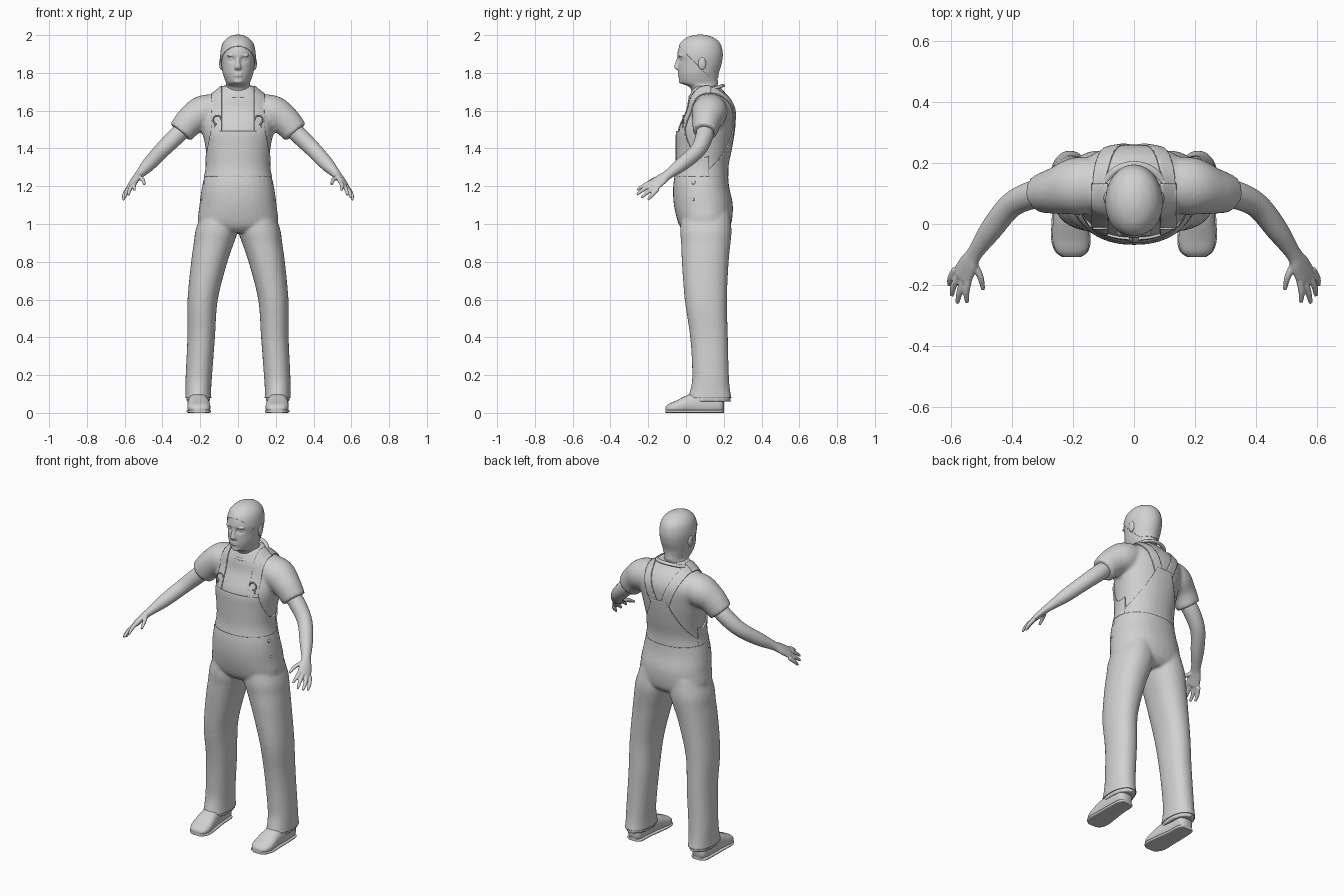
import bpy, bmesh, math
from mathutils import Vector, Matrix
from mathutils.bvhtree import BVHTree

if "Cube" in bpy.data.objects:
    bpy.data.objects.remove(bpy.data.objects["Cube"])

GREY = bpy.data.materials.new("light grey")
GREY.use_nodes = True
GREY.diffuse_color = (0.64, 0.64, 0.64, 1)
GREY.node_tree.nodes["Principled BSDF"].inputs["Base Color"].default_value = (0.64, 0.64, 0.64, 1)
X, Y, Z = Vector((1, 0, 0)), Vector((0, 1, 0)), Vector((0, 0, 1))


def finish(name, bm, angle=50):
    """Turn a bmesh into a smooth shaded, coloured object."""
    bmesh.ops.recalc_face_normals(bm, faces=bm.faces)
    mesh = bpy.data.meshes.new(name)
    bm.to_mesh(mesh)
    bm.free()
    mesh.materials.append(GREY)
    mesh.shade_smooth()
    mesh.set_sharp_from_angle(angle=math.radians(angle))
    obj = bpy.data.objects.new(name, mesh)
    bpy.context.scene.collection.objects.link(obj)
    return obj


def spline(rows, steps):
    """Catmull-Rom interpolation of profile rows."""
    p = [Vector(r) for r in rows]
    p = [2 * p[0] - p[1]] + p + [2 * p[-1] - p[-2]]
    out = []
    for a, b, c, d in zip(p, p[1:], p[2:], p[3:]):
        for k in range(steps):
            t = k / steps
            out.append(0.5 * (2 * b + (c - a) * t + (2 * a - 5 * b + 4 * c - d) * t ** 2
                              + (3 * b - a - 3 * c + d) * t ** 3))
    return out + [p[-2]]


def loft(bm, rows, ref=X, tangent=None, n=32, steps=5, sides=(1,), power=2.0):
    """Skin elliptical rings (x, y, z, radius along ref, other radius)."""
    rows = spline(rows, steps)
    pos = [Vector(r[:3]) for r in rows]
    for side in sides:
        rings = []
        for i, r in enumerate(rows):
            t = tangent or (pos[min(i + 1, len(pos) - 1)] - pos[max(i - 1, 0)]).normalized()
            u = (ref - t * t.dot(ref)).normalized()
            v = t.cross(u)
            ring = []
            for k in range(n):
                c, s = math.cos(math.tau * k / n), math.sin(math.tau * k / n)
                c = math.copysign(abs(c) ** (2 / power), c)
                s = math.copysign(abs(s) ** (2 / power), s)
                q = pos[i] + u * c * max(r[3], .002) + v * s * max(r[4], .002)
                ring.append(bm.verts.new((q.x * side, q.y, max(q.z, 0))))
            rings.append(ring)
        for a, b in zip(rings, rings[1:]):
            for k in range(n):
                bm.faces.new((a[k - 1], a[k], b[k], b[k - 1]))
        bm.faces.new(rings[0])
        bm.faces.new(rings[-1])


def ball(bm, loc, size, sides=(1, -1)):
    for s in sides:
        m = Matrix.Translation((loc[0] * s, loc[1], loc[2])) @ Matrix.Diagonal((*size, 1))
        bmesh.ops.create_uvsphere(bm, u_segments=20, v_segments=12, radius=1, matrix=m)


def fuse(name, bm, voxel, rounds):
    """Melt overlapping volumes into one continuous skin."""
    obj = finish(name, bm)
    mod = obj.modifiers.new("melt", 'REMESH')
    mod.mode, mod.voxel_size, mod.use_smooth_shade = 'VOXEL', voxel, True
    mod = obj.modifiers.new("relax", 'SMOOTH')
    mod.factor, mod.iterations = 0.5, rounds
    mesh = bpy.data.meshes.new_from_object(obj.evaluated_get(bpy.context.evaluated_depsgraph_get()))
    obj.modifiers.clear()
    obj.data = mesh
    if not mesh.materials:
        mesh.materials.append(GREY)
    mesh.shade_smooth()
    return obj


def panel(name, source, planes, thick, mirror=False):
    """Cloth layer: the part of a skin inside all planes (nx, ny, nz, d), n.p < d."""
    bm = bmesh.new()
    bm.from_mesh(source.data)
    for *n, d in planes:
        n = Vector(n)
        bmesh.ops.bisect_plane(bm, geom=bm.verts[:] + bm.edges[:] + bm.faces[:],
                               plane_co=n * d / n.length_squared, plane_no=n, clear_outer=True)
    obj = finish(name, bm)
    mod = obj.modifiers.new("cloth", 'SOLIDIFY')
    mod.thickness, mod.offset = thick, 1
    if mirror:
        obj.modifiers.new("mirror", 'MIRROR')
    return obj


BOTH = (1, -1)

# Torso, trouser legs and short sleeves
bm = bmesh.new()
loft(bm, [(0, .10, .96, .10, .10), (0, .10, 1.0, .20, .133), (0, .092, 1.1, .198, .15),
          (0, .08, 1.2, .184, .142), (0, .085, 1.3, .164, .133), (0, .095, 1.4, .172, .142),
          (0, .105, 1.5, .19, .148), (0, .13, 1.6, .195, .13), (0, .125, 1.66, .165, .113),
          (0, .115, 1.70, .12, .088), (0, .11, 1.73, .085, .068)], tangent=Z, power=2.2)
loft(bm, [(.10, .105, 1.06, .085, .12), (.112, .105, .97, .106, .13), (.128, .105, .9, .1, .125),
          (.152, .102, .8, .09, .118), (.187, .105, .6, .074, .106), (.195, .122, .4, .067, .094),
          (.207, .13, .2, .064, .091), (.21, .128, .12, .062, .1), (.21, .125, .06, .064, .115)],
     tangent=-Z, sides=BOTH, power=2.2)
loft(bm, [(.08, .13, 1.62, .08, .07), (.18, .125, 1.592, .095, .09), (.25, .11, 1.547, .078, .08),
          (.305, .10, 1.485, .064, .07)], ref=Y, sides=BOTH)
body = fuse("shirt_and_trousers", bm, .01, 5)

# Overalls laid over the body
panel("overall_trousers", body, [(0, 0, 1, 1.27), (0, 0, -1, -.078)], .006)
panel("front_bib", body, [(0, 1, 0, .12), (0, 0, 1, 1.49), (0, 0, -1, -1.25),
                          (1, 0, .18, .408), (-1, 0, .18, .408)], .008)
panel("back_panel", body, [(0, -1, 0, -.1), (0, 0, 1, 1.53), (0, 0, -1, -1.25),
                           (1, 0, .48, .78), (-1, 0, .48, .78)], .007)
panel("front_strap", body, [(-1, 0, 0, -.085), (1, 0, 0, .137), (0, 0, -1, -1.47),
                            (0, 1, 0, .132)], .006, True)
panel("back_strap", body, [(1, 0, -.4, -.543), (-1, 0, .4, .597), (-1, 0, 0, 0),
                           (0, 0, -1, -1.5), (0, -1, 0, -.13)], .006, True)

# Collar ring
bm = bmesh.new()
collar = []
for k in range(49):
    a = math.tau * k / 48
    collar.append((.098 * math.cos(a), .11 + .085 * math.sin(a), 1.703 + .03 * math.sin(a), .009, .012))
loft(bm, collar, ref=Z, n=10, steps=1)
finish("shirt_collar", bm)

# Buckles and side buttons sit on the cloth surface
bm = bmesh.new()
bm.from_mesh(body.data)
tree = BVHTree.FromBMesh(bm)
bm.free()
bm = bmesh.new()
for s in BOTH:
    spot = tree.ray_cast(Vector((s * .11, -1, 1.54)), Y)[0]
    for dz, r in ((.012, .022), (-.022, .014)):
        c = spot + Vector((0, -.008, dz))
        loop = []
        for k in range(17):
            a = math.tau * k / 16
            loop.append((c.x + r * math.cos(a), c.y, c.z + r * math.sin(a), .004, .004))
        loft(bm, loop, ref=Y, n=8, steps=1)
    ball(bm, spot + Vector((0, -.006, -.022)), (.009, .007, .009), (1,))
finish("bib_buckles", bm)
bm = bmesh.new()
for s in BOTH:
    for z, r in ((1.22, .011), (1.13, .007)):
        spot = tree.ray_cast(Vector((s, .04, z)), -X * s)[0]
        ball(bm, spot + X * s * .006, (.006, r, r), (1,))
finish("side_buttons", bm)

# Bare arms with hands
bm = bmesh.new()
spread = Vector((.05, .04, -.04))
loft(bm, [(.27, .105, 1.52, .046, .046), (.335, .095, 1.457, .046, .046), (.405, .06, 1.388, .041, .042),
          (.47, -.02, 1.318, .037, .037), (.522, -.095, 1.262, .027, .023), (.543, -.13, 1.237, .036, .019),
          (.562, -.168, 1.208, .04, .016), (.568, -.18, 1.2, .034, .012)],
     ref=spread, n=24, sides=BOTH)
fingers = [((.54, -.17, 1.228), (.55, -.22, 1.205), (.548, -.258, 1.18)),
           ((.557, -.172, 1.214), (.572, -.222, 1.185), (.58, -.26, 1.155)),
           ((.572, -.162, 1.2), (.592, -.203, 1.168), (.598, -.236, 1.14)),
           ((.585, -.148, 1.186), (.602, -.178, 1.155), (.606, -.202, 1.128)),
           ((.53, -.12, 1.25), (.505, -.172, 1.235), (.495, -.215, 1.21))]
for a, b, c in fingers:
    loft(bm, [(*a, .012, .012), (*b, .011, .011), (*c, .007, .007)], ref=spread, n=12, sides=BOTH)
fuse("arms_and_hands", bm, .0045, 2)

# Shoes and soles
upper = [(.215, .2, .045, .025, .03), (.215, .18, .05, .045, .055), (.215, .1, .05, .05, .06),
         (.21, .02, .047, .056, .052), (.207, -.05, .03, .061, .036), (.205, -.09, .024, .05, .024),
         (.205, -.108, .02, .028, .012)]
bm = bmesh.new()
loft(bm, upper, tangent=-Y, sides=BOTH, power=2.4)
finish("shoes", bm)
bm = bmesh.new()
loft(bm, [(x, y, .008, r + .004, .009) for x, y, z, r, h in upper], tangent=-Y, sides=BOTH, power=4)
finish("shoe_soles", bm)

# Head and neck with eye sockets, brow, nose and lips
bm = bmesh.new()
loft(bm, [(0, .115, 1.64, .075, .068), (0, .1, 1.7, .068, .068), (0, .09, 1.728, .064, .076),
          (0, .072, 1.745, .063, .098), (0, .066, 1.765, .07, .102), (0, .065, 1.80, .081, .106),
          (0, .072, 1.85, .088, .114), (0, .073, 1.90, .091, .119), (0, .075, 1.95, .081, .106),
          (0, .075, 1.98, .058, .077), (0, .075, 1.996, .028, .037), (0, .075, 2.0, .004, .005)],
     tangent=Z, n=96, steps=8)
for v in bm.verts:
    if v.co.y < .03:
        d = math.hypot((abs(v.co.x) - .033) / .02, (v.co.z - 1.872) / .014)
        v.co.y += .013 * math.exp(-d * d)
loft(bm, [(0, -.036, 1.885, .01, .01), (0, -.044, 1.855, .011, .013), (0, -.047, 1.832, .017, .016),
          (0, -.042, 1.82, .018, .012), (0, -.036, 1.814, .01, .006)], tangent=-Z, n=16)
ball(bm, (.034, -.03, 1.892), (.026, .011, .007))
ball(bm, (.033, -.019, 1.872), (.013, .012, .009))
for z in (1.785, 1.796):
    ball(bm, (0, -.036, z), (.025, .009, .005), (1,))
ball(bm, (0, -.025, 1.757), (.026, .014, .014), (1,))
head = fuse("head", bm, .0045, 2)
bm = bmesh.new()
ball(bm, (.089, .085, 1.85), (.011, .021, .034))
finish("ears", bm)

# Close cropped hair
panel("hair", head, [(0, -1.03, -1, -1.904), (0, 0, -1, -1.775)], .003)
